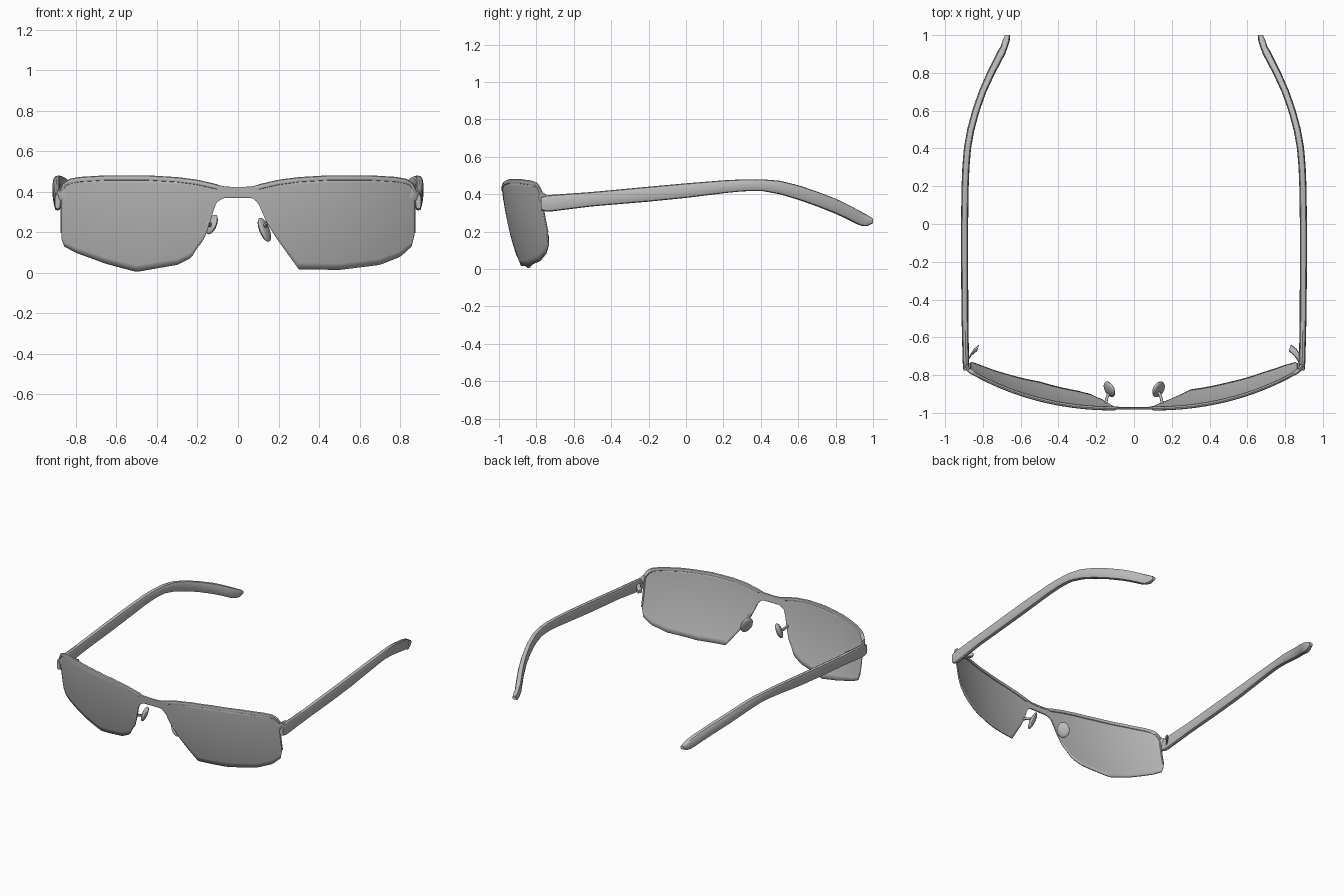
import bpy, bmesh, math
from mathutils import Vector, Matrix

cube = bpy.data.objects.get("Cube")
if cube:
    bpy.data.objects.remove(cube)

grey = bpy.data.materials.new("soft grey")
grey.use_nodes = True
COLOUR = (0.5, 0.5, 0.5, 1)
grey.diffuse_color = COLOUR
grey.node_tree.nodes["Principled BSDF"].inputs["Base Color"].default_value = COLOUR


def interp(points, t):
    """Piecewise linear lookup; every point is (t, value, ...)."""
    if t <= points[0][0]:
        return points[0][1:]
    for a, b in zip(points, points[1:]):
        if t <= b[0]:
            f = (t - a[0]) / (b[0] - a[0])
            return tuple(p + (q - p) * f for p, q in zip(a[1:], b[1:]))
    return points[-1][1:]


def finish(name, bm, angle=40):
    bmesh.ops.recalc_face_normals(bm, faces=bm.faces)
    mesh = bpy.data.meshes.new(name)
    bm.to_mesh(mesh)
    bm.free()
    obj = bpy.data.objects.new(name, mesh)
    bpy.context.collection.objects.link(obj)
    mesh.materials.append(grey)
    bpy.ops.object.select_all(action='DESELECT')
    obj.select_set(True)
    bpy.context.view_layer.objects.active = obj
    bpy.ops.object.shade_smooth_by_angle(angle=math.radians(angle))
    return obj


def loft(name, rings):
    """Closed tube through equal-sized rings of points."""
    bm = bmesh.new()
    loops = [[bm.verts.new(p) for p in ring] for ring in rings]
    n = len(loops[0])
    for a, b in zip(loops, loops[1:]):
        for i in range(n):
            bm.faces.new((a[i], a[(i + 1) % n], b[(i + 1) % n], b[i]))
    bm.faces.new(loops[0])
    bm.faces.new(loops[-1])
    return finish(name, bm)


def wrap(x, z):
    """Depth of the wrapped, backward-leaning front."""
    s = 0.48 - z
    return -0.985 + 0.2 * (abs(x) / 0.87) ** 2.4 + 0.08 * s + 0.25 * s * s


TOP = [(0, .42), (.06, .422), (.1, .43), (.2, .453), (.3, .466), (.45, .475),
       (.65, .475), (.78, .467), (.83, .458), (.855, .44), (.87, .41)]
BOTTOM = [(-.87, .17), (-.855, .13), (-.8, .1), (-.65, .045), (-.5, .005), (-.3, .04),
          (-.23, .075), (-.2, .125), (-.17, .16), (-.14, .24), (-.11, .345), (-.07, .37),
          (.07, .37), (.1, .345), (.14, .25), (.19, .17), (.24, .1), (.3, .018),
          (.5, .015), (.7, .04), (.8, .08), (.855, .13), (.87, .19)]

# Lenses and bridge: one thin wrapped sheet
xs = sorted({round(-.87 + i * .015, 4) for i in range(117)} | {-.863, -.85, .85, .863})
ROWS = 14
bm = bmesh.new()
columns = []
for x in xs:
    hi, lo = interp(TOP, abs(x))[0], interp(BOTTOM, x)[0]
    zs = [lo + (hi - lo) * j / ROWS for j in range(ROWS + 1)]
    columns.append([bm.verts.new((x, wrap(x, z), z)) for z in zs])
for a, b in zip(columns, columns[1:]):
    for j in range(ROWS):
        bm.faces.new((a[j], b[j], b[j + 1], a[j + 1]))
front = finish("lenses_and_bridge", bm)
solid = front.modifiers.new("thickness", 'SOLIDIFY')
solid.thickness = 0.008
solid.offset = 0

# Brow rim along the top, turning down the outer sides
path = [(-.87, z) for z in (.2, .25, .3, .35, .39)]
path += [(x, interp(TOP, abs(x))[0]) for x in xs]
path += [(.87, z) for z in (.39, .35, .3, .25, .2)]
rings = []
for x, z in path:
    size = .5 if abs(x) < .1 else 1
    if abs(x) > .865 and z < .4:
        size = .45
    c = Vector((x, wrap(x, z) + .003, z - .008 * size))
    # The section turns from upright on the brow to sideways on the outer rim
    side = max(0, min(1, (abs(x) - .82) / .05))
    out = Vector((math.copysign(side, x), 0, 1 - side)).normalized()
    rings.append([c + Vector((0, 1, 0)) * math.cos(t) * .011 * size
                  + out * math.sin(t) * .014 * size
                  for t in (k * math.tau / 8 for k in range(8))])
loft("brow_rim", rings)

# Temple path: y, x, bottom z, top z, half width
ARM = [(-.775, .89, .315, .385, .013), (-.74, .89, .305, .395, .017),
       (-.5, .895, .335, .412, .018), (-.2, .897, .36, .44, .019),
       (0, .897, .38, .458, .019), (.2, .894, .405, .474, .019),
       (.3, .89, .415, .479, .019), (.4, .882, .418, .48, .019),
       (.5, .864, .4, .472, .019), (.6, .837, .37, .448, .019),
       (.7, .802, .335, .414, .019), (.8, .757, .295, .376, .02),
       (.87, .721, .262, .342, .021), (.93, .69, .23, .31, .021),
       (.97, .677, .23, .288, .02), (1, .67, .245, .27, .013)]


def oval(c, across, up, n=12):
    """Rounded-box section."""
    pts = []
    for k in range(n):
        co, si = math.cos(k * math.tau / n), math.sin(k * math.tau / n)
        pts.append(c + across * math.copysign(abs(co) ** .6, co)
                   + up * math.copysign(abs(si) ** .8, si))
    return pts


for name, s in (("left", 1), ("right", -1)):
    # Temple arm with its drooping, inward-curved tip
    rings = []
    for i in range(61):
        y = -.775 + 1.775 * i / 60
        x, lo, hi, w = interp(ARM, y)
        ahead, behind = interp(ARM, y + .03)[0], interp(ARM, y - .03)[0]
        across = Vector((1, -(ahead - behind) / .06, 0)).normalized() * w
        across.y = across.y if y < .93 else 0
        c = Vector((x, y, (lo + hi) / 2))
        ring = oval(c, across, Vector((0, 0, (hi - lo) / 2)))
        rings.append([Vector((p.x * s, min(p.y, 1), p.z)) for p in ring])
    loft(name + "_temple", rings)

    # End piece from the rim corner to the temple
    ends = [((.85, -.79, .40), .03), ((.875, -.775, .385), .03), ((.892, -.74, .36), .035)]
    loft(name + "_end_piece", [oval(Vector((x * s, y, z)), Vector((.011, 0, 0)),
                                    Vector((0, 0, h)), 8) for (x, y, z), h in ends])

    # Hinge knuckle inside the temple
    knuckle = [((.88, -.72, .35), .022), ((.855, -.68, .35), .022), ((.825, -.655, .35), .012)]
    loft(name + "_hinge", [oval(Vector((x * s, y, z)), Vector((.006, .018, 0)),
                                Vector((0, 0, h)), 8) for (x, y, z), h in knuckle])

    # Nose pad: flattened ellipsoid leaning outward toward the bottom and back
    bm = bmesh.new()
    bmesh.ops.create_uvsphere(bm, u_segments=16, v_segments=10, radius=1)
    turn = (Matrix.Rotation(math.radians(-28 * s), 4, 'Z')
            @ Matrix.Rotation(math.radians(-22 * s), 4, 'Y'))
    height = .212 if s > 0 else .238
    bm.transform(Matrix.Translation((.13 * s, -.875, height)) @ turn
                 @ Matrix.Diagonal((.018, .045, .064 if s > 0 else .052, 1)))
    finish(name + "_nose_pad", bm)

    # Thin wire joining the pad to the lens edge
    wire = [(.15, -.955, .25), (.145, -.925, .245), (.132, -.89, .23)]
    loft(name + "_pad_arm", [oval(Vector((x * s, y, z)), Vector((.008, 0, 0)),
                                  Vector((0, 0, .01)), 8) for x, y, z in wire])
